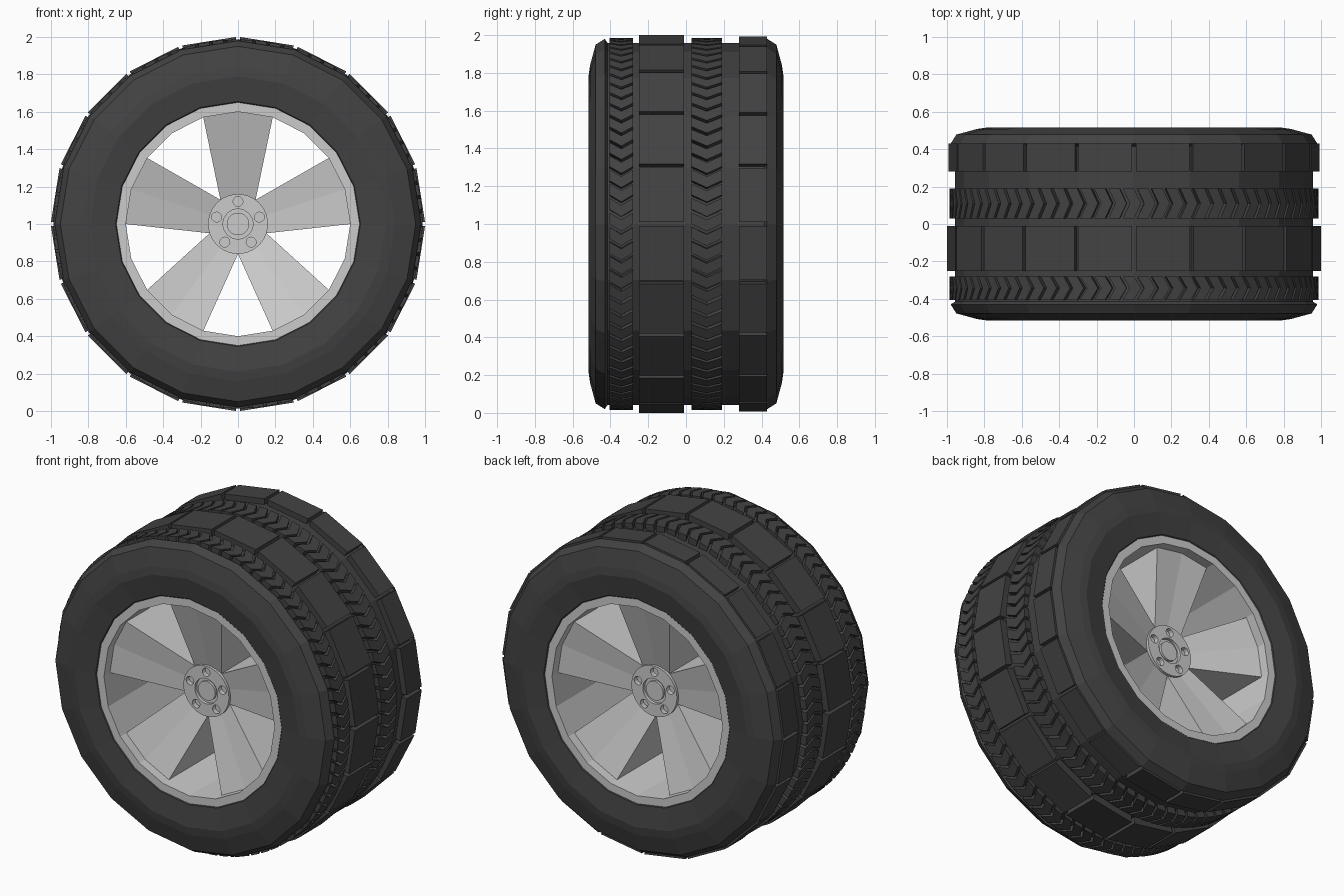
import bpy, bmesh
from math import cos, sin, radians

if "Cube" in bpy.data.objects:
    bpy.data.objects.remove(bpy.data.objects["Cube"])

SIDES = 20


def P(r, deg, y):
    """Point on the wheel: radius, angle in the xz plane, position along the axle."""
    a = radians(deg)
    return (r * cos(a), y, 1 + r * sin(a))


rubber = bpy.data.materials.new("rubber")
rubber.diffuse_color = (0.055, 0.055, 0.055, 1)
rubber.use_nodes = True
rubber.node_tree.nodes["Principled BSDF"].inputs["Base Color"].default_value = rubber.diffuse_color


def finish(name, bm, mat=None):
    bmesh.ops.recalc_face_normals(bm, faces=bm.faces)
    me = bpy.data.meshes.new(name)
    bm.to_mesh(me)
    bm.free()
    ob = bpy.data.objects.new(name, me)
    bpy.context.collection.objects.link(ob)
    if mat:
        me.materials.append(mat)
    return ob


def revolve(bm, profile, n=SIDES):
    """Closed (y, r) outline turned about the axle."""
    rings = [[bm.verts.new(P(r, 90 + 360 * i / n, y)) for y, r in profile] for i in range(n)]
    m = len(profile)
    for i in range(n):
        a, b = rings[i], rings[(i + 1) % n]
        for j in range(m):
            k = (j + 1) % m
            bm.faces.new((a[j], a[k], b[k], b[j]))


def strip_block(bm, rows, r_low, r_high):
    """Raised block; rows are (y, start angle, end angle)."""
    V = [[bm.verts.new(P(r, a, y)) for r, a in
          ((r_low, s), (r_low, e), (r_high, e), (r_high, s))] for y, s, e in rows]
    for a, b in zip(V, V[1:]):
        for j in range(4):
            k = (j + 1) % 4
            bm.faces.new((a[j], a[k], b[k], b[j]))
    bm.faces.new(V[0])
    bm.faces.new(V[-1])


# Tyre carcass
half = [(-0.48, 0.64), (-0.495, 0.655), (-0.515, 0.79), (-0.508, 0.84),
        (-0.478, 0.95), (-0.43, 0.98), (-0.415, 0.957)]
bm = bmesh.new()
revolve(bm, half + [(-y, r) for y, r in reversed(half)])
finish("tyre", bm, rubber)

# Plain tread blocks, one per side of the tyre
for name, y0, y1, r in (("centre_blocks", -0.25, -0.01, 1.0), ("shoulder_blocks", 0.28, 0.43, 0.992)):
    bm = bmesh.new()
    for i in range(SIDES):
        c = 99 + 18 * i
        strip_block(bm, [(y0, c - 8.4, c + 8.4), (y1, c - 8.4, c + 8.4)], 0.93, r)
    finish(name, bm, rubber)

# Chevron tread rows
for name, y0, y1 in (("front_chevrons", -0.405, -0.28), ("rear_chevrons", 0.03, 0.19)):
    bm = bmesh.new()
    for i in range(80):
        s = 90 + 4.5 * i
        e = s + 3.5
        strip_block(bm, [(y0, s, e), ((y0 + y1) / 2, s - 2.2, e - 2.2), (y1, s, e)], 0.93, 0.986)
    finish(name, bm, rubber)

# Rim barrel
bm = bmesh.new()
revolve(bm, [(-0.49, 0.655), (-0.49, 0.60), (0.49, 0.60), (0.49, 0.655)])
finish("rim", bm)

# Five dished spokes, full depth
bm = bmesh.new()
for i in range(5):
    c = 90 + 72 * i
    sides = []
    for s in (-1, 1):
        hub = [bm.verts.new(P(r, c + d, s * 0.30)) for r, d in ((0.16, -36), (0.15, 0), (0.16, 36))]
        out = [bm.verts.new(P(0.602, c + d, s * 0.43)) for d in (-18, 0, 18)]
        for j in range(2):
            bm.faces.new((hub[j], hub[j + 1], out[j + 1], out[j]))
        sides.append((hub, out))
    (h0, o0), (h1, o1) = sides
    for j in (0, 2):
        bm.faces.new((h0[j], o0[j], o1[j], h1[j]))
finish("spokes", bm)

# Hub with centre ring groove and lug holes at both ends
bm = bmesh.new()
h = [(-0.315, 0.0), (-0.315, 0.06), (-0.30, 0.06), (-0.30, 0.08), (-0.32, 0.08), (-0.32, 0.16)]
prof = h + [(-y, r) for y, r in reversed(h)]
revolve(bm, prof, 40)
bmesh.ops.remove_doubles(bm, verts=bm.verts, dist=1e-5)
bmesh.ops.dissolve_degenerate(bm, edges=bm.edges, dist=1e-5)
# drop the inner axis sliver faces
bmesh.ops.delete(bm, geom=[f for f in bm.faces if f.calc_area() < 1e-8], context='FACES')
hub = finish("hub", bm)

bm = bmesh.new()
for s in (-1, 1):
    for i in range(5):
        c = P(0.12, 90 + 72 * i, 0)
        ring = [[bm.verts.new((c[0] + 0.027 * cos(radians(t)), s * y, c[2] + 0.027 * sin(radians(t))))
                 for t in range(0, 360, 30)] for y in (0.29, 0.36)]
        for j in range(12):
            k = (j + 1) % 12
            bm.faces.new((ring[0][j], ring[0][k], ring[1][k], ring[1][j]))
        bm.faces.new(ring[0])
        bm.faces.new(ring[1])
cutter = finish("lug_cutter", bm)
cutter.hide_render = True
mod = hub.modifiers.new("lug_holes", 'BOOLEAN')
mod.operation = 'DIFFERENCE'
mod.solver = 'EXACT'
mod.object = cutter
bpy.context.view_layer.objects.active = hub
bpy.ops.object.modifier_apply(modifier=mod.name)
bpy.data.objects.remove(cutter)
